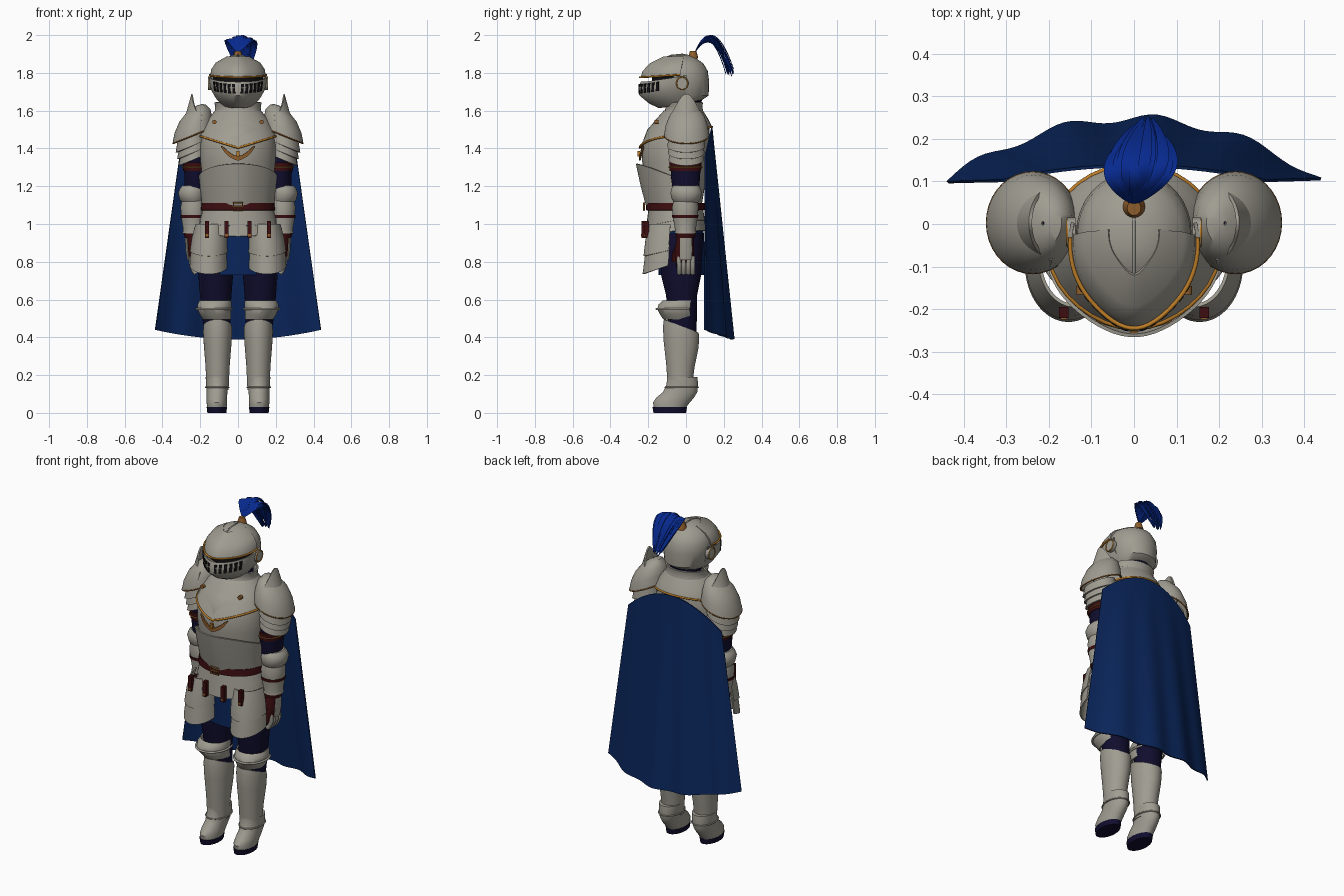
import bpy, bmesh, random
from math import sin, cos, pi, radians, sqrt
from mathutils import Vector

if "Cube" in bpy.data.objects:
    bpy.data.objects.remove(bpy.data.objects["Cube"])
random.seed(4)


def material(name, *rgb):
    m = bpy.data.materials.new(name)
    m.use_nodes = True
    m.diffuse_color = (*rgb, 1)
    m.node_tree.nodes["Principled BSDF"].inputs["Base Color"].default_value = (*rgb, 1)
    return m


steel = material("steel", .35, .335, .285)
blue = material("cape_blue", .003, .019, .105)
plume_blue = material("plume_blue", .002, .022, .27)
navy = material("navy_cloth", .005, .004, .026)
leather = material("red_leather", .045, .004, .005)
gold = material("gold", .52, .21, .02)
bronze = material("bronze", .27, .11, .025)
black = material("dark_gap", .005, .005, .006)


def sides(name, pair):
    return [("left_" + name, 1), ("right_" + name, -1)] if pair else [(name, 1)]


def build(name, rows, mat, wrap=False, cap=False, thick=0, pair=False):
    """Skin a grid of points, optionally capped, thickened or mirrored."""
    for label, s in sides(name, pair):
        bm = bmesh.new()
        g = [[bm.verts.new((p[0] * s, p[1], p[2])) for p in row] for row in rows]
        n = len(g[0])
        for a, b in zip(g, g[1:]):
            for i in range(n if wrap else n - 1):
                j = (i + 1) % n
                bm.faces.new((a[i], a[j], b[j], b[i]))
        if cap:
            bm.faces.new(g[0])
            bm.faces.new(g[-1])
        bmesh.ops.recalc_face_normals(bm, faces=bm.faces[:])
        if thick:
            bmesh.ops.solidify(bm, geom=bm.faces[:], thickness=thick)
            bmesh.ops.recalc_face_normals(bm, faces=bm.faces[:])
        me = bpy.data.meshes.new(label)
        bm.to_mesh(me)
        bm.free()
        me.materials.append(mat)
        bpy.context.collection.objects.link(bpy.data.objects.new(label, me))


def ring(spec, a0=-180, a1=180, n=36, warp=None, keel=0, k=1):
    """Oval section (z, half width, front y, back y, centre x); angle 0 is the front."""
    z, hx, yf, yb, *c = spec
    pts = []
    for i in range(n):
        a = radians(a0 + (a1 - a0) * i / (n if a1 - a0 >= 360 else n - 1))
        p = Vector(((c[0] if c else 0) + hx * sin(a),
                    (yf + yb) / 2 - (yb - yf) / 2 * cos(a) - keel * max(0, cos(a)) ** 8, z))
        if warp:
            warp(p, a, k)
        pts.append(p)
    return pts


def solid(name, specs, mat, pair=False, **kw):
    build(name, [ring(s, **kw) for s in specs], mat, wrap=True, cap=True, pair=pair)


def plate(name, specs, mat, a0=-180, a1=180, pair=False, thick=.008, **kw):
    last = len(specs) - 1
    rows = [ring(s, a0, a1, k=i / last, **kw) for i, s in enumerate(specs)]
    build(name, rows, mat, wrap=a1 - a0 >= 360, thick=thick, pair=pair)


def tube(name, pts, r, mat, closed=False, pair=False):
    for label, s in sides(name, pair):
        cu = bpy.data.curves.new(label, "CURVE")
        cu.dimensions = "3D"
        cu.bevel_depth, cu.bevel_resolution, cu.use_fill_caps = r, 2, True
        sp = cu.splines.new("POLY")
        sp.points.add(len(pts) - 1)
        for q, p in zip(sp.points, pts):
            q.co = (p[0] * s, p[1], p[2], 1)
        sp.use_cyclic_u = closed
        cu.materials.append(mat)
        bpy.context.collection.objects.link(bpy.data.objects.new(label, cu))


def box(name, loc, size, mat, pair=False):
    for label, s in sides(name, pair):
        bpy.ops.mesh.primitive_cube_add(size=1, location=(loc[0] * s, loc[1], loc[2]))
        o = bpy.context.object
        o.name, o.scale = label, size
        o.data.materials.append(mat)


def disc(name, loc, r, depth, mat, rot=(0, pi / 2, 0)):
    for label, s in sides(name, True):
        bpy.ops.mesh.primitive_cylinder_add(vertices=20, radius=r, depth=depth, rotation=rot,
                                            location=(loc[0] * s, loc[1], loc[2]))
        bpy.context.object.name = label
        bpy.context.object.data.materials.append(mat)


# Helmet: skull, dark eye band, pointed visor and jaw guard
solid("helmet_skull", [(1.65, .1, -.11, .075), (1.68, .12, -.14, .12), (1.76, .135, -.16, .122),
      (1.81, .133, -.165, .115), (1.85, .113, -.15, .092), (1.88, .07, -.11, .05),
      (1.895, .025, -.06, .01)], steel)
plate("eye_gap", [(1.72, .139, -.18, .125), (1.8, .139, -.18, .12)], black, -75, 75, thick=.004)
lift = lambda p, a, k: setattr(p, "z", p.z + .012 * (1 - cos(a)) * (1 - k))
visor = [(1.777, .146, -.22, .13), (1.81, .142, -.21, .13), (1.85, .118, -.172, .11), (1.887, .06, -.1, .06)]
plate("visor", visor, steel, -95, 95, warp=lift, keel=.02)
tube("visor_trim", ring((1.777, .15, -.225, .13), -95, 95, warp=lift, keel=.02, k=0), .005, gold)
jaw = [(1.62, .09, -.12, .08), (1.645, .112, -.172, .1), (1.685, .135, -.22, .12),
       (1.72, .143, -.225, .13), (1.75, .145, -.213, .13)]
smile = lambda p, a, k: setattr(p, "z", p.z + .03 * (1 - cos(a)))
plate("jaw_guard", jaw, steel, -105, 105, warp=smile, keel=.02)
for i in range(6):
    a = 6 + 9.5 * i
    plate("breath_slot_%d" % (i + 1), [(1.69, .148, -.234, .13), (1.74, .155, -.232, .13)],
          black, a, a + 5.5, pair=True, thick=.006, n=4, warp=smile, keel=.02)
disc("visor_pivot", (.147, -.02, 1.745), .035, .02, steel)
tube("visor_pivot_trim", [(.157, -.02 + .03 * cos(t), 1.745 + .033 * sin(t))
     for t in [pi * i / 10 for i in range(20)]], .003, gold, True, True)
tube("crest_ridge", [(0, -.13, 1.872), (0, -.08, 1.892), (0, -.02, 1.898), (0, .03, 1.888)], .004, steel)
solid("plume_socket", [(1.875, .028, .01, .065), (1.89, .024, .014, .062), (1.915, .016, .02, .055)], bronze, n=16)

# Plume: arching tapered blades that close toward the tip
for i in range(30):
    u = (i % 15) / 7 - 1
    reach = random.uniform(.8, 1) * (1 - .1 * abs(u))
    drop = random.uniform(0, .03) + .03 * u * u
    rows = []
    for j in range(15):
        t = j / 14
        x = .03 * t + u * .072 * sin(pi * t * .95) ** .8
        y = .045 + .22 * t * reach
        z = 1.905 + .45 * t - .535 * t * t - drop * sin(pi * t * .7)
        w = .002 + .012 * sin(pi * t) ** .7
        rows.append([(x - w, y, z), (x, y, z + .003), (x + w, y, z)])
    build("plume_feather_%d" % (i + 1), rows, plume_blue, thick=.003)

# Neck, collar and torso
solid("neck", [(1.55, .085, -.07, .07), (1.7, .09, -.09, .09)], navy)
plate("collar", [(1.55, .14, -.14, .11), (1.59, .116, -.105, .085), (1.62, .112, -.1, .078),
                 (1.645, .118, -.104, .082)], steel)
tube("collar_fold", ring((1.605, .117, -.104, .084)), .006, steel, True)
solid("breastplate", [(1.08, .178, -.185, .08), (1.2, .186, -.205, .1), (1.33, .2, -.222, .12),
      (1.42, .2, -.225, .125), (1.5, .185, -.195, .125), (1.55, .155, -.15, .11), (1.59, .11, -.1, .08)],
      steel, keel=.01)
peak = lambda p, a, k: setattr(p, "z", p.z + .07 * k * cos(a))
plate("belly_plate", [(1.1, .183, -.187, .09), (1.17, .19, -.215, .1), (1.25, .2, -.24, .12)],
      steel, -95, 95, warp=peak, keel=.018)
bib = [(1.6, .122, -.11, .09), (1.55, .163, -.16, .118), (1.5, .19, -.205, .135), (1.465, .202, -.235, .138)]


def neckline(p, a, k):
    p.z -= k * k * (.062 * (1 - abs(sin(a))) if cos(a) > 0 else .05 * cos(a))


plate("upper_breastplate", bib, steel, warp=neckline, keel=.008)
tube("breastplate_trim", ring(bib[-1], warp=neckline, keel=.01), .0055, gold, True)
disc("collar_stud", (.125, -.156, 1.54), .011, .02, bronze, (pi / 2, 0, 0))
wing = [(0, 1.335, 1.368), (.02, 1.342, 1.362), (.05, 1.358, 1.382), (.07, 1.378, 1.4), (.09, 1.408, 1.414)]
on_chest = lambda x, z: (x, -.068 - .18 * sqrt(1 - (x / .2) ** 2), z)
build("chest_ornament", [[on_chest(x, low) for x, low, high in wing],
      [on_chest(x, high) for x, low, high in wing]], bronze, thick=.008, pair=True)
box("ornament_stud", (0, -.25, 1.372), (.016, .012, .03), gold)

# Belt, hip lames and skirt
plate("belt", [(1.073, .197, -.213, .1), (1.112, .192, -.21, .1)], leather)
tube("belt_buckle", [(x, -.222, z) for x, z in ((-.024, 1.073), (.024, 1.073), (.024, 1.112), (-.024, 1.112))],
     .005, bronze, True)
box("buckle_tongue", (0, -.222, 1.092), (.04, .008, .008), bronze)
sag = lambda p, a, k: setattr(p, "z", p.z - .03 * k * max(0, cos(a)))
plate("upper_hip_lame", [(1.085, .185, -.198, .09), (1.02, .203, -.21, .1)], steel, warp=sag)
plate("lower_hip_lame", [(1.04, .195, -.201, .095), (.965, .212, -.215, .105)], steel, warp=sag)
solid("skirt", [(.73, .185, -.145, .1), (.85, .19, -.145, .1), (1.02, .185, -.145, .09)], blue)
for label, x, y in (("inner", .06, -.222), ("outer", .165, -.208)):
    box(label + "_hip_strap", (x, y, .97), (.022, .026, .09), leather, True)
    box(label + "_strap_buckle", (x, y - .013, .94), (.016, .006, .012), bronze, True)
plate("upper_tasset", [(1, .085, -.195, .03, .14), (.93, .097, -.215, .04, .147), (.86, .102, -.225, .04, .152)],
      steel, -85, 90, pair=True, warp=sag)
scallop = lambda p, a, k: setattr(p, "z", p.z - .045 * k * max(0, cos(a)))
plate("lower_tasset", [(.89, .095, -.21, .035, .15), (.82, .1, -.222, .04, .153), (.78, .102, -.23, .04, .154)],
      steel, -80, 90, pair=True, warp=scallop)

# Shoulders: domes with an edge band, upright crest and sliding lames
tilt = lambda p, a, k: setattr(p, "z", p.z - .4 * (p.x - .24))
dome = [(1.618, .003, -.003, .006, .214), (1.616, .022, -.022, .03, .215), (1.605, .05, -.055, .06, .22),
        (1.57, .082, -.085, .095, .228), (1.52, .1, -.108, .115, .236), (1.472, .108, -.116, .122, .238)]
plate("pauldron", dome, steel, pair=True, warp=tilt)
tube("pauldron_trim", ring((1.468, .106, -.114, .12, .238), warp=tilt), .004, bronze, True, True)


def spike(p, a, k):
    p.z += .11 * k * max(0, sin(a)) ** 3


plate("pauldron_crest", [(1.535, .102, -.1, .105, .187), (1.578, .06, -.085, .09, .187)],
      steel, 5, 175, pair=True, warp=spike)
for i in range(3):
    z, r = 1.465 - .038 * i, .004 * i
    plate("shoulder_lame_%d" % (i + 1), [(z, .076 - r, -.09 + r, .095 - r, .245 - r),
          (z - .05, .084 - r, -.1 + r, .102 - r, .246 - r)], steel, pair=True, warp=tilt)

# Arms
solid("upper_arm", [(1.15, .053, -.065, .065, .228), (1.25, .058, -.08, .075, .226),
      (1.45, .06, -.08, .08, .23)], navy, True)
plate("arm_band", [(1.28, .063, -.086, .08, .227), (1.325, .065, -.089, .083, .228)], leather, pair=True)
tube("arm_band_trim", ring((1.3, .067, -.09, .084, .228)), .004, bronze, True, True)
solid("elbow_guard", [(1.11, .055, -.06, .06, .237), (1.13, .067, -.075, .075, .242), (1.165, .073, -.083, .085, .244),
      (1.19, .066, -.076, .076, .241), (1.205, .055, -.066, .066, .238)], steel, True)
solid("forearm", [(.95, .058, -.06, .055, .236), (.97, .055, -.058, .052, .235), (1.04, .065, -.07, .062, .236),
      (1.09, .068, -.074, .066, .236), (1.13, .058, -.065, .06, .238)], steel, True)
plate("forearm_strap", [(1.032, .067, -.072, .064, .236), (1.048, .069, -.074, .066, .236)], leather, pair=True)
plate("wrist_strap", [(.925, .046, -.052, .046, .235), (.952, .054, -.056, .052, .235)], leather, pair=True)
solid("glove", [(.77, .018, -.05, .03, .226), (.83, .034, -.06, .042, .23), (.88, .037, -.056, .042, .233),
      (.95, .038, -.046, .038, .236)], leather, True)
plate("hand_plate", [(.81, .032, -.046, .04, .237), (.86, .037, -.05, .045, .24), (.93, .039, -.048, .042, .242)],
      steel, 50, 140, pair=True)
for i in range(4):
    y = -.036 + .024 * i
    tube("finger_%d" % (i + 1), [(.245, y, .83), (.247, y, .785), (.235, y, .755), (.222, y, .738)],
         .0125, steel, pair=True)
tube("thumb", [(.228, -.045, .88), (.215, -.06, .84), (.21, -.06, .8)], .013, leather, pair=True)

# Legs
solid("thigh", [(.42, .068, -.09, .055, .11), (.52, .076, -.1, .058, .115), (.62, .083, -.105, .058, .118),
      (.73, .092, -.132, .08, .118), (.95, .092, -.13, .09, .11)], navy, True)
plate("knee_guard", [(.495, .074, -.12, .05, .112), (.52, .082, -.138, .055, .12), (.55, .09, -.152, .06, .126),
      (.575, .09, -.145, .06, .124), (.595, .084, -.122, .058, .12)], steel, -130, 130, pair=True)
tube("knee_ridge", ring((.55, .093, -.156, .063, .126), -125, 125), .006, steel, pair=True)
slant = lambda p, a, k: setattr(p, "z", p.z + .035 * k * cos(a))
plate("greave", [(.12, .058, -.095, .03, .108), (.25, .064, -.105, .045, .108), (.36, .073, -.118, .066, .108),
      (.43, .077, -.122, .07, .108), (.46, .075, -.117, .066, .108)], steel, pair=True, warp=slant)
solid("boot", [(.028, .052, -.17, 0, .112), (.055, .054, -.175, .02, .112), (.08, .054, -.158, .042, .112),
      (.11, .055, -.122, .06, .111), (.15, .06, -.103, .064, .11), (.19, .062, -.1, .06, .109)], steel, True)
tube("ankle_rim", ring((.135, .062, -.11, .064, .11)), .004, steel, True, True)
solid("sole", [(0, .05, -.172, 0, .112), (.03, .054, -.177, .005, .112)], navy, True)

# Cape: wide sheet with soft folds that deepen toward the hem
rows = []
for j in range(25):
    v = j / 24
    row = []
    for i in range(49):
        u = i / 24 - 1
        top, hem = 1.51 - .15 * u * u, .39 + .05 * u * u
        y = .105 + (.035 + .11 * v) * (1 - u * u) + .01 * v * (cos(13 * u - 1.5) - .1)
        row.append((u * (.31 + .13 * v), y, top + (hem - top) * v))
    rows.append(row)
build("cape", rows, blue, thick=.007)

# Smooth shading with crisp plate edges
bpy.ops.object.select_all(action="DESELECT")
for o in bpy.context.scene.objects:
    if o.type == "MESH":
        o.select_set(True)
        bpy.context.view_layer.objects.active = o
bpy.ops.object.shade_smooth_by_angle(angle=radians(40))
